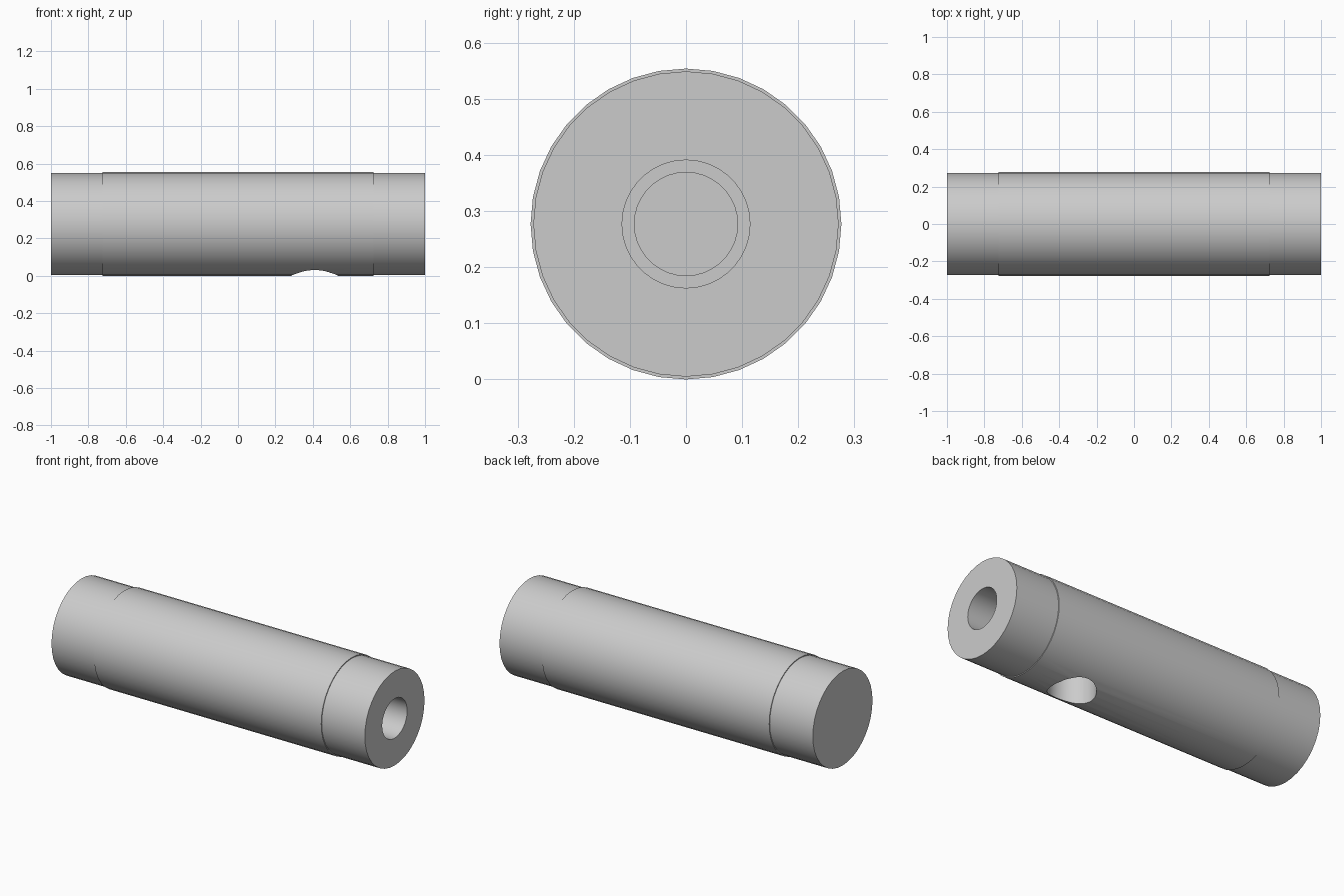
import bpy
import bmesh
import math
from mathutils import Matrix, Vector

cube = bpy.data.objects.get("Cube")
if cube:
    bpy.data.objects.remove(cube, do_unlink=True)

AXIS_Z = 0.277
SIDES = 36
SHOULDER = 0.725

steel = bpy.data.materials.new("grey steel")
steel.use_nodes = True
colour = (0.6, 0.6, 0.6, 1)
steel.diffuse_color = colour
steel.node_tree.nodes["Principled BSDF"].inputs["Base Color"].default_value = colour


def lathe(name, profile, sides):
    """Revolve (x, radius) points about the long axis."""
    bm = bmesh.new()
    verts = [bm.verts.new((x, 0, r)) for x, r in profile]
    edges = [bm.edges.new(pair) for pair in zip(verts, verts[1:])]
    bmesh.ops.spin(bm, geom=verts + edges, cent=(0, 0, 0), axis=(1, 0, 0),
                   angle=math.tau, steps=sides, use_duplicate=False)
    bmesh.ops.remove_doubles(bm, verts=bm.verts, dist=0.0001)
    bmesh.ops.recalc_face_normals(bm, faces=bm.faces)
    mesh = bpy.data.meshes.new(name)
    bm.to_mesh(mesh)
    bm.free()
    obj = bpy.data.objects.new(name, mesh)
    bpy.context.collection.objects.link(obj)
    return obj


# Shaft with reduced ends and a stepped blind bore in its left end
shaft = lathe("shaft", [
    (-1, 0), (-1, 0.272), (-SHOULDER, 0.272), (-SHOULDER, 0.277),
    (SHOULDER, 0.277), (SHOULDER, 0.272), (1, 0.272),
    (1, 0.114), (SHOULDER, 0.114), (SHOULDER, 0.092), (0.2, 0.092), (0.2, 0),
], SIDES)
shaft.location.z = AXIS_Z
shaft.data.materials.append(steel)

# Round cross hole from the underside up to the bore
bm = bmesh.new()
bmesh.ops.create_cone(bm, cap_ends=True, segments=48, radius1=0.125,
                      radius2=0.125, depth=0.4,
                      matrix=Matrix.Translation(Vector((0.41, 0, AXIS_Z - 0.2))))
mesh = bpy.data.meshes.new("cross_hole_cutter")
bm.to_mesh(mesh)
bm.free()
mesh.materials.append(steel)
cutter = bpy.data.objects.new("cross_hole_cutter", mesh)
bpy.context.collection.objects.link(cutter)

cut = shaft.modifiers.new("cross hole", "BOOLEAN")
cut.operation = "DIFFERENCE"
cut.solver = "EXACT"
cut.object = cutter
bpy.context.view_layer.objects.active = shaft
bpy.ops.object.select_all(action="DESELECT")
shaft.select_set(True)
bpy.ops.object.modifier_apply(modifier=cut.name)
bpy.data.objects.remove(cutter, do_unlink=True)

# Smooth barrel, sharp rims
bpy.ops.object.shade_smooth_by_angle(angle=math.radians(30))
